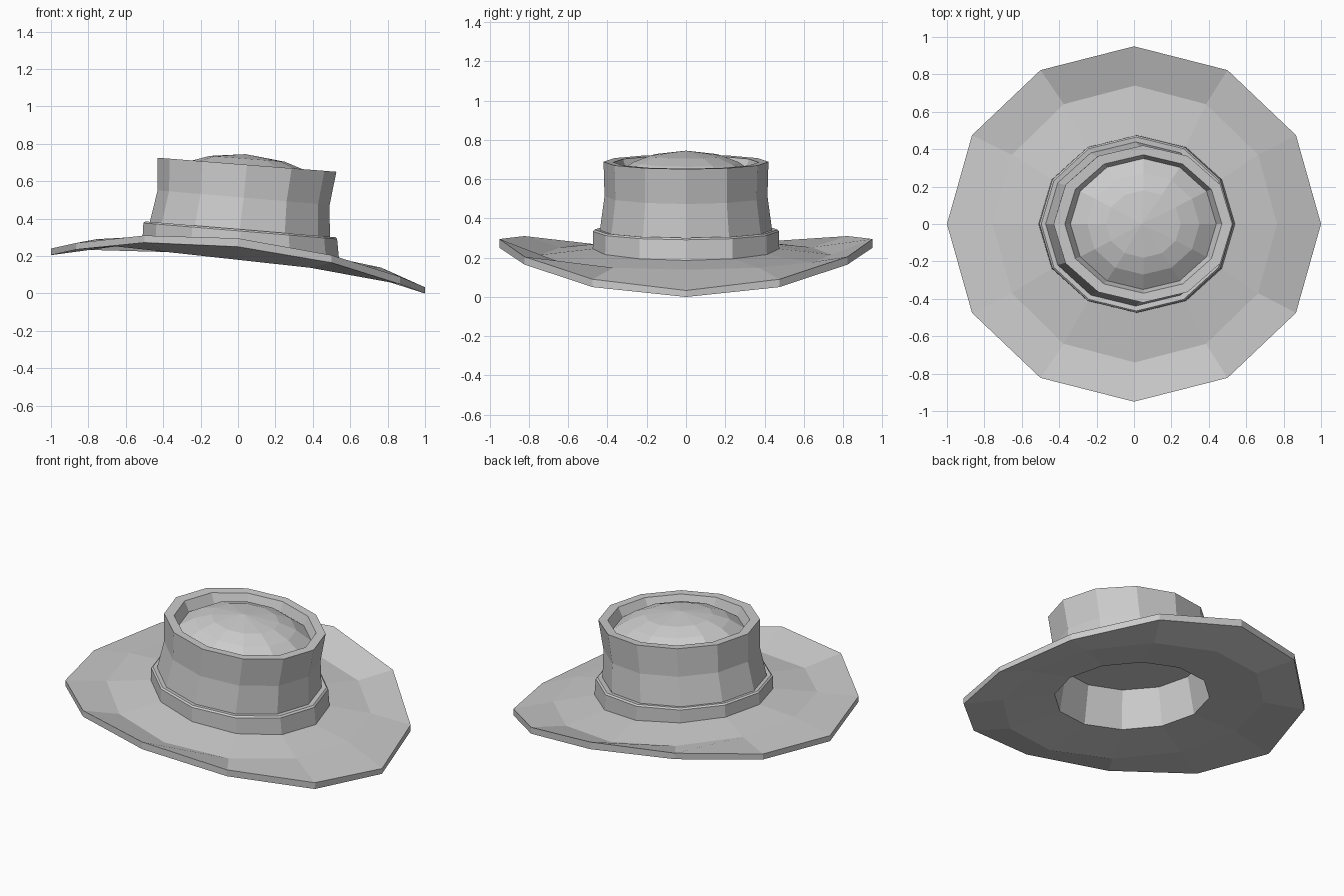
import bpy, bmesh, math

cube = bpy.data.objects.get("Cube")
if cube:
    bpy.data.objects.remove(cube, do_unlink=True)

SIDES = 12

felt = bpy.data.materials.new("grey_felt")
felt.use_nodes = True
GREY = (0.6, 0.6, 0.6, 1)
felt.diffuse_color = GREY
felt.node_tree.nodes["Principled BSDF"].inputs["Base Color"].default_value = GREY


def ring(cx, rx, ry, z, slope):
    """Oval ring leaning down towards +x; z is its height at x = 0."""
    pts = []
    for i in range(SIDES):
        a = math.tau * i / SIDES
        x = cx + rx * math.cos(a)
        pts.append((x, ry * math.sin(a), z - slope * x))
    return pts


def curled_ring(heights):
    """Brim edge, with heights from the +x tip round to the -x tip, mirrored in y."""
    flat = ring(0, 1, 0.95, 0, 0)
    return [(x, y, heights[min(i, SIDES - i)]) for i, (x, y, _) in enumerate(flat)]


def loft(name, rings):
    """Skin a list of rings; a one-point ring makes a fan."""
    bm = bmesh.new()
    loops = [[bm.verts.new(p) for p in r] for r in rings]
    for a, b in zip(loops, loops[1:]):
        for i in range(SIDES):
            j = (i + 1) % SIDES
            if len(a) == 1:
                bm.faces.new((a[0], b[j], b[i]))
            elif len(b) == 1:
                bm.faces.new((a[i], a[j], b[0]))
            else:
                bm.faces.new((a[i], a[j], b[j], b[i]))
    mesh = bpy.data.meshes.new(name)
    bm.to_mesh(mesh)
    bm.free()
    mesh.materials.append(felt)
    obj = bpy.data.objects.new(name, mesh)
    bpy.context.collection.objects.link(obj)
    return obj


# Brim with curled sides, and the head opening below it
loft("brim", [
    [(0.02, 0, 0.45)],
    ring(0.02, 0.42, 0.38, 0.45, 0.1),
    ring(0.015, 0.46, 0.42, 0.21, 0.11),
    ring(0.005, 0.76, 0.735, 0.18, 0.11),
    curled_ring((0, 0.05, 0.165, 0.25, 0.272, 0.235, 0.205)),
    curled_ring((0.033, 0.09, 0.205, 0.295, 0.31, 0.27, 0.24)),
    ring(0.005, 0.76, 0.74, 0.215, 0.1),
    ring(0.015, 0.5, 0.45, 0.25, 0.114),
])

# Band around the foot of the crown
loft("hat_band", [
    ring(0.015, 0.525, 0.475, 0.245, 0.114),
    ring(0.012, 0.518, 0.474, 0.335, 0.083),
    ring(0.012, 0.508, 0.465, 0.344, 0.083),
    ring(0.01, 0.47, 0.43, 0.34, 0.083),
])

# Waisted crown wall, rim and recessed dome
loft("crown", [
    ring(0.008, 0.483, 0.44, 0.33, 0.083),
    ring(0.03, 0.46, 0.415, 0.515, 0.085),
    ring(0.048, 0.478, 0.42, 0.692, 0.0785),
    ring(0.05, 0.42, 0.37, 0.69, 0.0785),
    ring(0.05, 0.39, 0.35, 0.632, 0.0785),
    ring(0.05, 0.3, 0.27, 0.69, 0.0785),
    ring(0.05, 0.2, 0.18, 0.724, 0.0785),
    [(0.04, 0, 0.745)],
])
